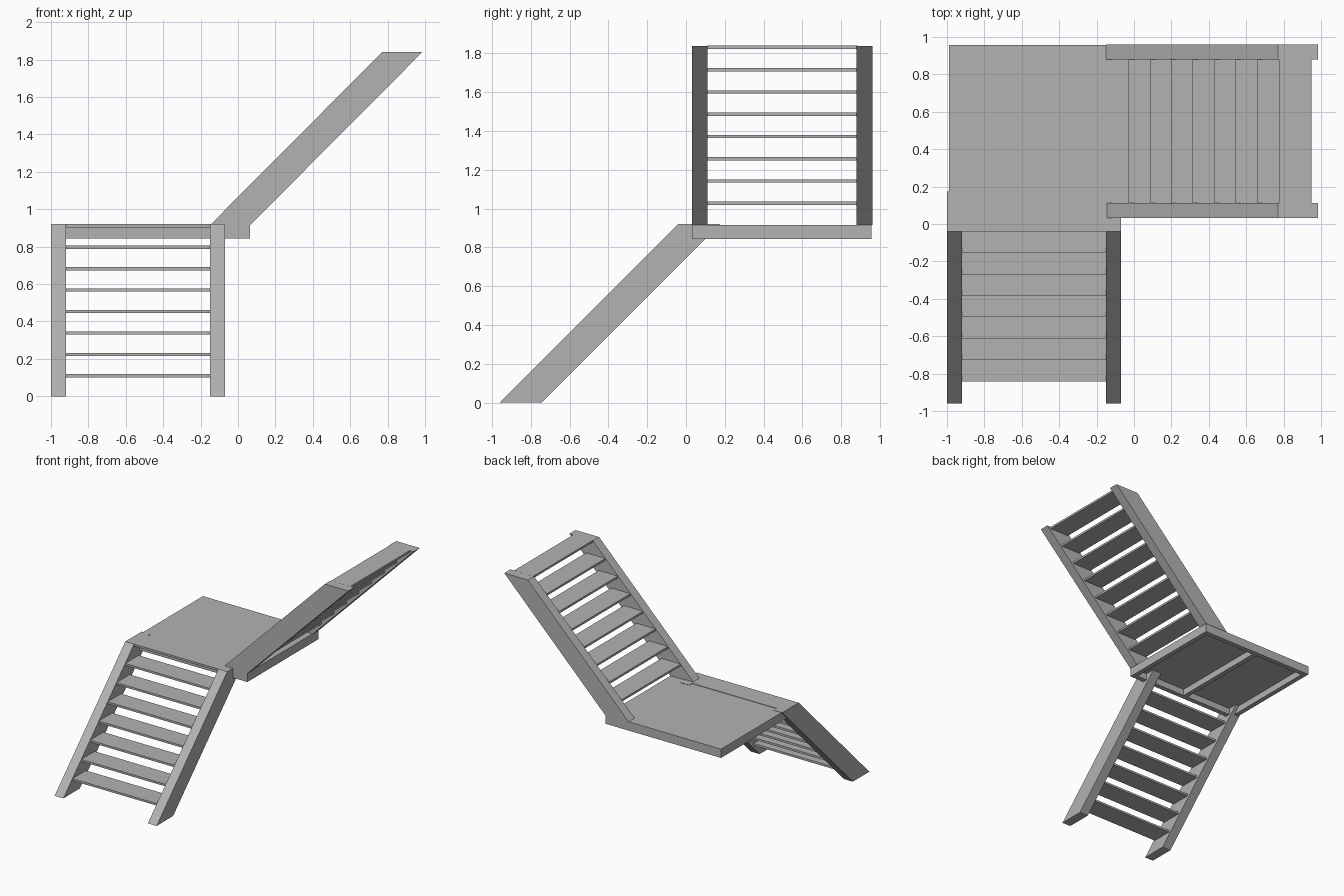
import bpy, bmesh

if "Cube" in bpy.data.objects:
    bpy.data.objects.remove(bpy.data.objects["Cube"])

mat = bpy.data.materials.new("plain grey")
mat.diffuse_color = (0.45, 0.45, 0.45, 1)
mat.use_nodes = True
mat.node_tree.nodes["Principled BSDF"].inputs["Base Color"].default_value = mat.diffuse_color


def finish(name, bm):
    bmesh.ops.recalc_face_normals(bm, faces=bm.faces[:])
    me = bpy.data.meshes.new(name)
    bm.to_mesh(me)
    bm.free()
    me.materials.append(mat)
    ob = bpy.data.objects.new(name, me)
    bpy.context.collection.objects.link(ob)
    return ob


def box(name, x0, x1, y0, y1, z0, z1):
    bm = bmesh.new()
    bmesh.ops.create_cube(bm, size=1)
    for v in bm.verts:
        v.co = (x1 if v.co.x > 0 else x0,
                y1 if v.co.y > 0 else y0,
                z1 if v.co.z > 0 else z0)
    return finish(name, bm)


def prism(name, points, offset):
    """Extrude a closed 3D outline along an offset."""
    bm = bmesh.new()
    face = bm.faces.new([bm.verts.new(p) for p in points])
    res = bmesh.ops.extrude_face_region(bm, geom=[face])
    verts = [g for g in res["geom"] if isinstance(g, bmesh.types.BMVert)]
    bmesh.ops.translate(bm, verts=verts, vec=offset)
    return finish(name, bm)


RISE, WIDE, BOARD, TREAD, THICK = 0.92, 0.215, 0.08, 0.175, 0.017
STEP = 0.1145

# slanted side boards: outline as (run, height), 45 degree pitch
outline = [(0, 0), (WIDE, 0), (WIDE + RISE, RISE), (RISE, RISE)]

# lower flight, climbing towards +y
for i, x in enumerate((-1.0, -0.15)):
    prism(f"lower_stringer_{i + 1}",
          [(x, -0.96 + r, h) for r, h in outline], (BOARD, 0, 0))
for i in range(8):
    y, z = -0.842 + i * STEP, 0.118 + i * STEP
    if i == 7:
        y, z = -0.04, 0.92
    box(f"lower_tread_{i + 1}", -0.925, -0.145, y, y + TREAD, z - THICK, z)

# upper flight, climbing towards +x
for i, y in enumerate((0.032, 0.88)):
    prism(f"upper_stringer_{i + 1}",
          [(-0.15 + r, y, 0.915 + h * 1.005) for r, h in outline], (0, BOARD, 0))
for i in range(8):
    x, z = -0.03 + i * STEP, 1.037 + i * STEP
    if i == 7:
        x, z = 0.775, 1.84
    box(f"upper_tread_{i + 1}", x, x + TREAD, 0.107, 0.885, z - THICK, z)

# landing: deck on a frame of boards with one middle joist
X0, X1, Y0, Y1, ZB, ZD, ZT, F = -0.99, 0.063, 0.032, 0.957, 0.843, 0.898, 0.916, 0.04
box("landing_deck", X0, X1, Y0, Y1, ZD, ZT)
box("landing_front_beam", X0, X1, Y0, Y0 + F, ZB, ZD)
box("landing_back_beam", X0, X1, Y1 - F, Y1, ZB, ZD)
for name, x in (("left_beam", X0), ("middle_joist", -0.49), ("right_beam", X1 - F)):
    box("landing_" + name, x, x + F, Y0 + F, Y1 - F, ZB, ZD)
